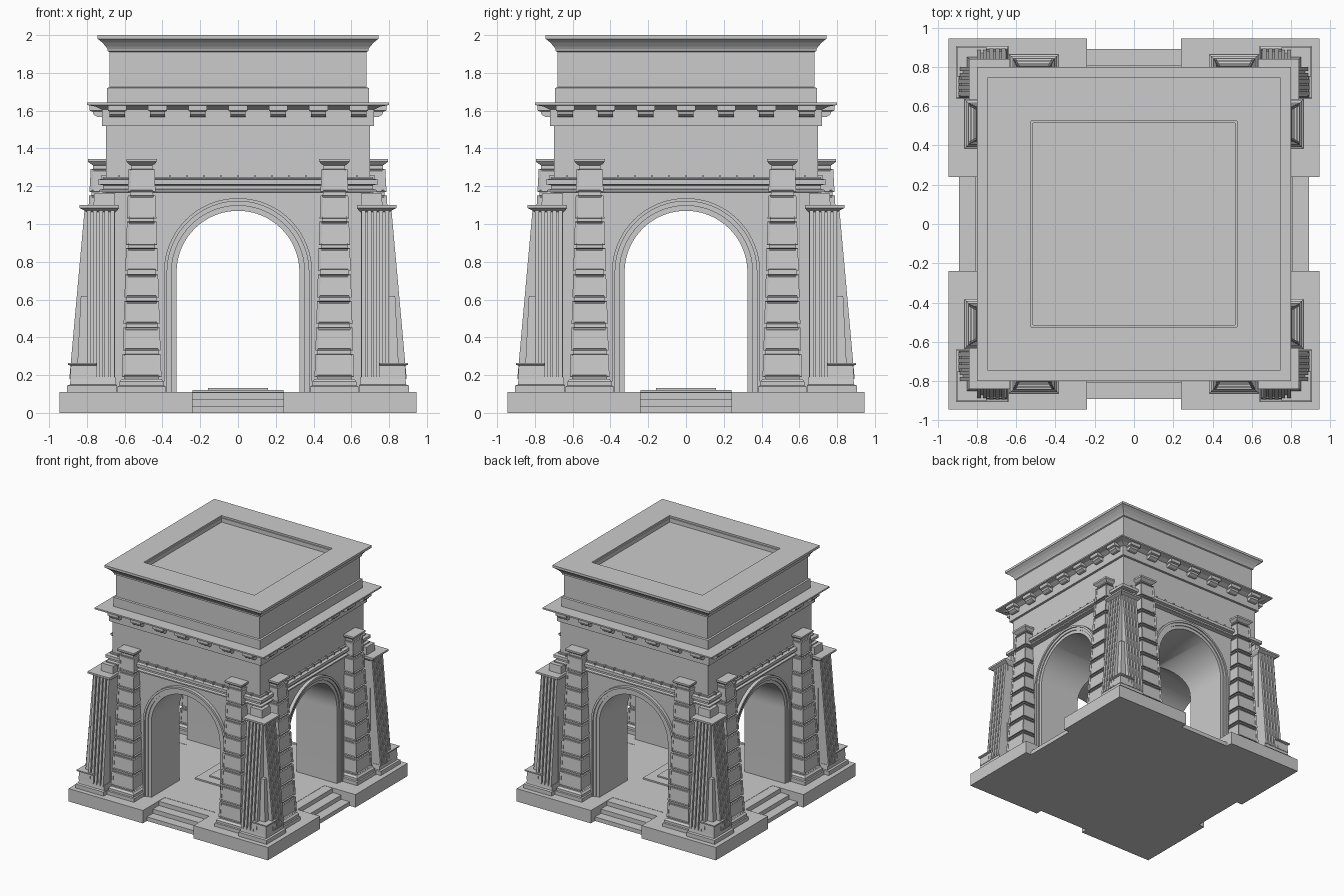
import bpy, bmesh
from math import pi, cos, sin
from mathutils import Matrix

if "Cube" in bpy.data.objects:
    bpy.data.objects.remove(bpy.data.objects["Cube"])

stone = bpy.data.materials.new("grey stone")
stone.use_nodes = True
colour = (0.6, 0.6, 0.6, 1)
stone.diffuse_color = colour
stone.node_tree.nodes["Principled BSDF"].inputs["Base Color"].default_value = colour


def stack(bm, rings):
    """Loft rectangles (x0, x1, y0, y1, z); returns the side faces."""
    rows = [[bm.verts.new(p) for p in ((a, c, z), (b, c, z), (b, d, z), (a, d, z))]
            for a, b, c, d, z in rings]
    sides = [bm.faces.new((lo[i], lo[(i + 1) % 4], up[(i + 1) % 4], up[i]))
             for lo, up in zip(rows, rows[1:]) for i in range(4)]
    bm.faces.new(rows[0][::-1])
    bm.faces.new(rows[-1])
    return sides


def box(bm, x0, x1, y0, y1, z0, z1):
    return stack(bm, [(x0, x1, y0, y1, z0), (x0, x1, y0, y1, z1)])


def courses(bm, profile):
    """Square mouldings centred on the origin from (half width, z)."""
    stack(bm, [(-h, h, -h, h, z) for h, z in profile])


def finish(name, bm, turns=1, smooth=False):
    """Repeat round the four sides and make the object."""
    source = bm.verts[:] + bm.edges[:] + bm.faces[:]
    for k in range(1, turns):
        new = bmesh.ops.duplicate(bm, geom=source)["geom"]
        bmesh.ops.rotate(bm, verts=[v for v in new if isinstance(v, bmesh.types.BMVert)],
                         cent=(0, 0, 0), matrix=Matrix.Rotation(k * pi / 2, 3, "Z"))
    mesh = bpy.data.meshes.new(name)
    bm.to_mesh(mesh)
    bm.free()
    mesh.materials.append(stone)
    obj = bpy.data.objects.new(name, mesh)
    bpy.context.collection.objects.link(obj)
    if smooth:
        shade(obj)
    return obj


def activate(obj):
    bpy.ops.object.select_all(action="DESELECT")
    obj.select_set(True)
    bpy.context.view_layer.objects.active = obj


def shade(obj):
    activate(obj)
    bpy.ops.object.shade_smooth_by_angle(angle=pi / 6)


FLOOR, SPRING, WALL = 0.11, 0.745, 0.70


def arch(r, y, foot=FLOOR, n=40):
    """Outline of a round-headed opening of half width r."""
    head = [(r * cos(pi * i / n), y, SPRING + r * sin(pi * i / n)) for i in range(n + 1)]
    return [(r, y, foot)] + head + [(-r, y, foot)]


# Platform with corner blocks and steps
bm = bmesh.new()
courses(bm, [(0.65, 0), (0.65, FLOOR)])
finish("floor", bm)
bm = bmesh.new()
box(bm, 0.24, 0.945, -0.945, -0.24, 0, FLOOR)
finish("corner_platform", bm, 4)
bm = bmesh.new()
for i in range(3):
    box(bm, -0.24, 0.24, -0.89 + 0.08 * i, -0.6, 0, FLOOR * (i + 1) / 3 - 0.002)
finish("entrance_steps", bm, 4)
bm = bmesh.new()
courses(bm, [(0.24, FLOOR), (0.24, 0.122), (0.16, 0.122), (0.16, 0.133)])
finish("floor_plate", bm)

# Wall block cut by two crossing vaults
bm = bmesh.new()
courses(bm, [(WALL, FLOOR - 0.005), (WALL, 1.53)])
wall = finish("wall_block", bm)
for turn in (0, pi / 2):
    bm = bmesh.new()
    front, back = ([bm.verts.new(p) for p in arch(0.325, y, 0)] for y in (-1, 1))
    n = len(front)
    for i in range(n):
        bm.faces.new((front[i], front[(i + 1) % n], back[(i + 1) % n], back[i]))
    bm.faces.new(front[::-1])
    bm.faces.new(back)
    bmesh.ops.recalc_face_normals(bm, faces=bm.faces[:])
    bmesh.ops.rotate(bm, verts=bm.verts[:], cent=(0, 0, 0), matrix=Matrix.Rotation(turn, 3, "Z"))
    cutter = finish("vault_cutter", bm)
    cutter.hide_render = True
    cut = wall.modifiers.new("vault", "BOOLEAN")
    cut.object, cut.operation, cut.solver = cutter, "DIFFERENCE", "EXACT"
    activate(wall)
    bpy.ops.object.modifier_apply(modifier=cut.name)
    bpy.data.objects.remove(cutter)
shade(wall)

# Stepped moulding round each arch
bm = bmesh.new()
section = [(0.325, 0.69), (0.325, 0.71), (0.352, 0.71), (0.352, 0.718),
           (0.375, 0.718), (0.375, 0.728), (0.392, 0.728), (0.392, 0.69)]
rows = [[bm.verts.new(p) for p in arch(r, -y)] for r, y in section]
for a, b in zip(rows, rows[1:] + rows[:1]):
    for i in range(len(a) - 1):
        bm.faces.new((a[i], a[i + 1], b[i + 1], b[i]))
for end in (0, -1):
    bm.faces.new([row[end] for row in rows])
bmesh.ops.recalc_face_normals(bm, faces=bm.faces[:])
finish("arch_moulding", bm, 4, True)

# String course with small studs
bm = bmesh.new()
courses(bm, [(0.69, 1.165), (0.735, 1.17), (0.735, 1.18), (0.715, 1.185), (0.715, 1.205),
             (0.74, 1.21), (0.74, 1.235), (0.715, 1.24), (0.715, 1.25), (0.69, 1.25)])
finish("string_course", bm)
bm = bmesh.new()
for i in range(-7, 8):
    box(bm, i * 0.09 - 0.006, i * 0.09 + 0.006, -0.725, -0.69, 1.238, 1.258)
finish("course_studs", bm, 4)

# Frieze, cornice and attic with sunken roof
bm = bmesh.new()
courses(bm, [(0.69, 1.52), (0.72, 1.52), (0.72, 1.605), (0.735, 1.612), (0.755, 1.622),
             (0.80, 1.63), (0.80, 1.642), (0.693, 1.642), (0.693, 1.72), (0.68, 1.724),
             (0.68, 1.91), (0.69, 1.915), (0.69, 1.925), (0.70, 1.94), (0.72, 1.962),
             (0.74, 1.978), (0.745, 1.98), (0.745, 2.0), (0.525, 2.0), (0.525, 1.985),
             (0.515, 1.985), (0.515, 1.95)])
finish("cornice_and_attic", bm)
bm = bmesh.new()
for i in range(-3, 4):
    x = i * 0.213
    stack(bm, [(x - 0.04, x + 0.04, -0.745, -0.7, 1.567), (x - 0.04, x + 0.04, -0.765, -0.7, 1.58),
               (x - 0.04, x + 0.04, -0.77, -0.7, 1.595), (x - 0.05, x + 0.05, -0.785, -0.7, 1.60),
               (x - 0.05, x + 0.05, -0.785, -0.7, 1.628)])
finish("cornice_brackets", bm, 4)

# Tapering coffered pilasters
shafts, coffers = bmesh.new(), bmesh.new()
for c in (-0.51, 0.51):
    def ring(half, front, z):
        return (c - half, c + half, -front, -0.68, z)

    def taper(z, grow):
        t = (z - 0.18) / 1.14
        return ring(0.097 - 0.037 * t + grow, 0.835 - 0.065 * t + grow, z)

    stack(shafts, [ring(0.127, 0.862, FLOOR - 0.005), ring(0.127, 0.862, 0.14),
                   ring(0.118, 0.855, 0.145), ring(0.118, 0.855, 0.165),
                   ring(0.105, 0.842, 0.18), taper(0.18, -0.004), taper(1.31, -0.004),
                   ring(0.066, 0.775, 1.315), ring(0.08, 0.795, 1.33),
                   ring(0.08, 0.795, 1.345)])
    for i in range(8):
        z = 0.19 + 0.14 * i
        sides = stack(coffers, [taper(z, 0.008), taper(z + 0.122, 0.008)])
        panels = [sides[k] for k in (0, 1, 3)]
        bmesh.ops.inset_individual(coffers, faces=panels, thickness=0.014, depth=0)
        bmesh.ops.inset_individual(coffers, faces=panels, thickness=0.005, depth=-0.014)
        bmesh.ops.inset_individual(coffers, faces=panels, thickness=0.007, depth=0)
        bmesh.ops.inset_individual(coffers, faces=panels, thickness=0.004, depth=0.007)
finish("pilaster_shafts", shafts, 4)
finish("pilaster_coffers", coffers, 4)

# Corner buttresses: pier, battered faces with ribs, plinth and cap
pier, ribs = bmesh.new(), bmesh.new()


def corner(a, b, z):
    return (a, b, -b, -a, z)


stack(pier, [corner(0.64, 0.905, FLOOR - 0.005), corner(0.64, 0.905, 0.145),
             corner(0.645, 0.89, 0.15), corner(0.65, 0.885, 0.19),
             corner(0.65, 0.80, 0.19), corner(0.65, 0.795, 1.06),
             corner(0.64, 0.81, 1.07), corner(0.63, 0.84, 1.085), corner(0.63, 0.84, 1.10),
             corner(0.65, 0.765, 1.10), corner(0.65, 0.76, 1.165)])
stack(pier, [corner(0.75, 0.89, 0.18), corner(0.75, 0.885, 0.25), corner(0.75, 0.9, 0.255),
             corner(0.75, 0.9, 0.265)])
stack(pier, [corner(0.75, 0.85, 0.26), corner(0.75, 0.832, 0.62)])


def batter(bm, a, b, low, high):
    """Sloping slab on both outer faces of the corner."""
    stack(bm, [(a, b, -low, -0.7, 0.18), (a, b, -high, -0.7, 1.08)])
    stack(bm, [(0.7, low, -b, -a, 0.18), (0.7, high, -b, -a, 1.08)])


batter(pier, 0.655, 0.798, 0.878, 0.798)
for i in range(5):
    x = 0.653 + 0.0315 * i
    batter(ribs, x, x + 0.021, 0.893, 0.812)
finish("corner_buttress", pier, 4)
finish("buttress_ribs", ribs, 4)
